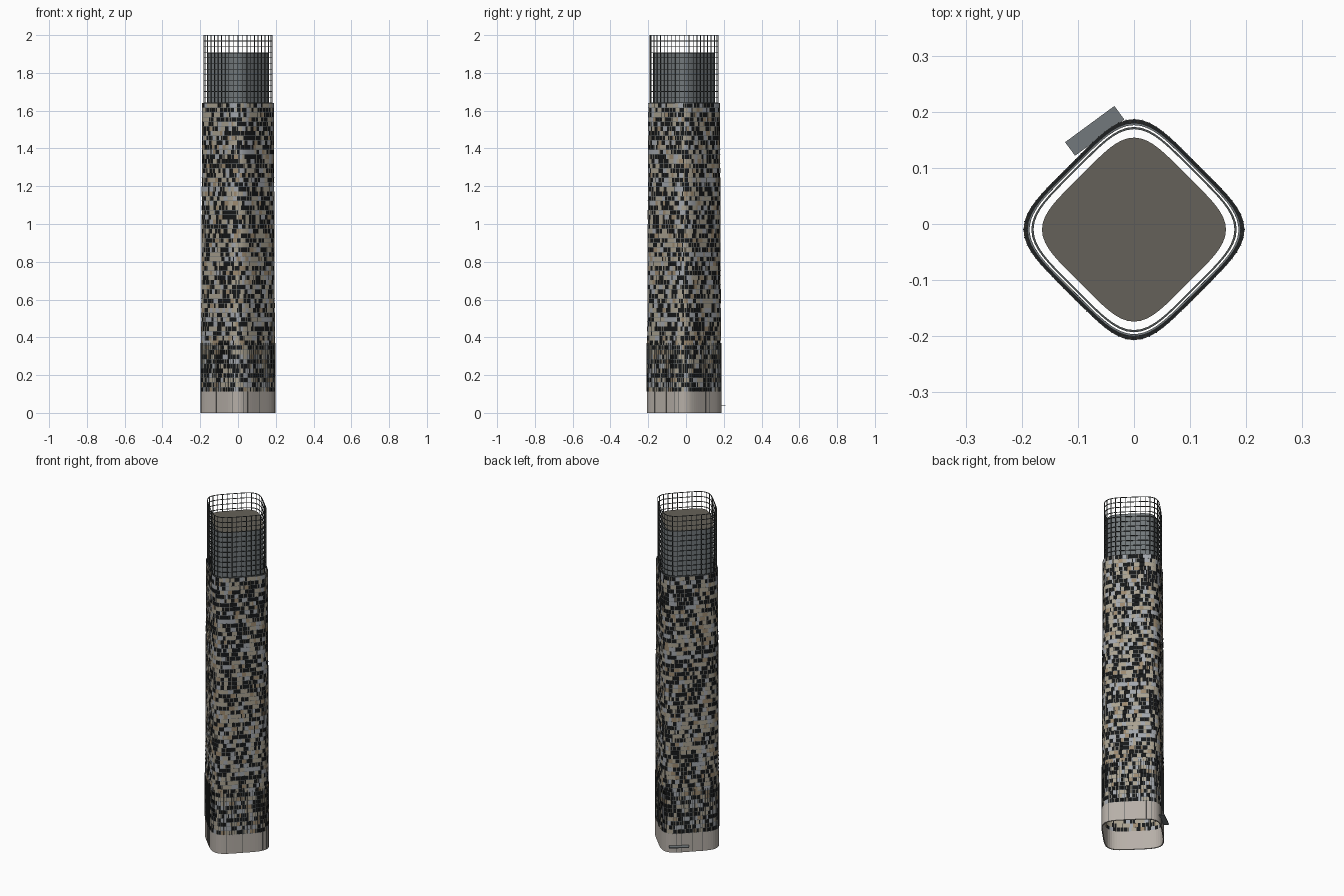
import bpy, bmesh, math, random

if "Cube" in bpy.data.objects:
    bpy.data.objects.remove(bpy.data.objects["Cube"])

random.seed(7)
CY = -0.01            # plan centre in y
NEXP = 4.5            # roundness of the diamond plan
N = 160               # outline samples


def make_outline():
    # superellipse turned 45 degrees, corner reach 1, resampled by length
    raw = []
    for k in range(2881):
        a = 2 * math.pi * k / 2880
        c, s = math.cos(a), math.sin(a)
        u, v = c * math.cos(.7853982) + s * .70710678, -c * .70710678 + s * .70710678
        r = (abs(u) ** NEXP + abs(v) ** NEXP) ** (-1 / NEXP) / 2 ** (0.5 - 1 / NEXP)
        raw.append((r * c, r * s))
    acc = [0]
    for p, q in zip(raw, raw[1:]):
        acc.append(acc[-1] + math.dist(p, q))
    out, j = [], 0
    for i in range(N):
        d = acc[-1] * i / N
        while acc[j + 1] < d:
            j += 1
        out.append(raw[j])
    return out


OUT = make_outline()


def pt(t, r, z):
    i = math.floor(t)
    f = t - i
    a, b = OUT[i % N], OUT[(i + 1) % N]
    return ((a[0] + (b[0] - a[0]) * f) * r, (a[1] + (b[1] - a[1]) * f) * r + CY, z)


def radius(z):
    return 0.197 - 0.007 * min(z / 1.64, 1)


def block(bm, t0, t1, z0, z1, r0, r1, mat=0):
    # curved brick between inner r0 and outer r1
    v = [bm.verts.new(pt(t, r, z)) for z in (z0, z1) for t, r in
         ((t0, r0), (t1, r0), (t1, r1), (t0, r1))]
    for f in ((3, 2, 1, 0), (4, 5, 6, 7), (0, 1, 5, 4), (1, 2, 6, 5), (2, 3, 7, 6), (3, 0, 4, 7)):
        bm.faces.new([v[i] for i in f]).material_index = mat


def ring(bm, z0, z1, r0, r1, step=2, mat=0):
    # closed hollow band
    n = N // step
    loops = [[bm.verts.new(pt(i * step, r, z)) for i in range(n)]
             for r, z in ((r1, z0), (r1, z1), (r0, z1), (r0, z0))]
    for k in range(4):
        a, b = loops[k], loops[(k + 1) % 4]
        for i in range(n):
            j = (i + 1) % n
            bm.faces.new((a[i], a[j], b[j], b[i])).material_index = mat


def finish(bm, name, mats):
    me = bpy.data.meshes.new(name)
    bm.to_mesh(me)
    bm.free()
    ob = bpy.data.objects.new(name, me)
    bpy.context.collection.objects.link(ob)
    for m in mats:
        me.materials.append(m)
    return ob


def material(name, r, g, b):
    m = bpy.data.materials.new(name)
    m.diffuse_color = (r, g, b, 1)
    m.use_nodes = True
    m.node_tree.nodes["Principled BSDF"].inputs["Base Color"].default_value = m.diffuse_color
    return m


black = material("dark_glass", .008, .009, .01)
beige = material("beige_panel", .40, .36, .28)
stone = material("base_stone", .47, .43, .39)
steel = material("grey_panel", .36, .38, .41)
tan = material("tan_panel", .33, .25, .16)
frame = material("dark_frame", .08, .09, .09)
core_grey = material("core_grey", .17, .19, .20)
roof_mat = material("roof_brown", .13, .12, .10)

# base band with vertical joints
bm = bmesh.new()
ring(bm, 0, 0.112, 0.190, 0.197)
for i in range(0, N, 4):
    block(bm, i - .06, i + .06, 0, 0.112, .1965, .1976, 1)
finish(bm, "base_band", [stone, frame])

# facade of random windows and panels
bm = bmesh.new()
Z0, Z1, ROWS = 0.112, 1.64, 62
h = (Z1 - Z0) / ROWS
for k in range(ROWS):
    z = Z0 + k * h
    r = radius(z)
    t = 0.0
    while t < N - .01:
        w = min(random.choice((1, 2, 3, 3, 4)), N - t)
        m = 0 if random.random() < .52 else random.choice((1, 1, 1, 2, 2, 3))
        cuts = [t + i for i in range(int(w))]
        if m == 0:
            block(bm, t, t + .25, z, z + h, r - .004, r - .0005, 1)
            cuts[0] += .25
        for a in cuts:
            b = math.floor(a) + 1
            block(bm, a, b, z, z + h, r - .004, r - (.0015 if m == 0 else 0), m)
        t += w
finish(bm, "window_facade", [black, beige, steel, tan])

# thin floor lines
bm = bmesh.new()
for k in range(ROWS + 1):
    z = Z0 + k * h
    ring(bm, z - .001, z + .001, radius(z) - .003, radius(z) + .0003)
finish(bm, "floor_lines", [core_grey])

# fins over the lower storeys
bm = bmesh.new()
for i in range(0, N, 2):
    block(bm, i - .1, i + .1, .112, .37, .194, .198)
finish(bm, "lower_fins", [frame])

# open lattice crown
bm = bmesh.new()
for k in range(13):
    z = 1.642 + k * (1.9985 - 1.642) / 12
    ring(bm, z - .0015, z + .0015, .179, .183)
for i in range(0, N, 4):
    block(bm, i - .2, i + .2, 1.64, 2.0, .179, .183)
finish(bm, "crown_lattice", [frame])

# core inside the crown with its roof
bm = bmesh.new()
bot = [bm.verts.new(pt(i, .164, 1.62)) for i in range(0, N, 2)]
top = [bm.verts.new(pt(i, .164, 1.905)) for i in range(0, N, 2)]
for i in range(len(bot)):
    j = (i + 1) % len(bot)
    bm.faces.new((bot[i], bot[j], top[j], top[i]))
bm.faces.new(top).material_index = 1
finish(bm, "crown_core", [core_grey, roof_mat])

# entrance canopy
bpy.ops.mesh.primitive_cube_add(size=1, location=(-.07, .166, .04), rotation=(0, 0, math.radians(36.3)))
canopy = bpy.context.object
canopy.name = "entrance_canopy"
canopy.scale = (.109, .03, .004)
canopy.data.materials.append(core_grey)
